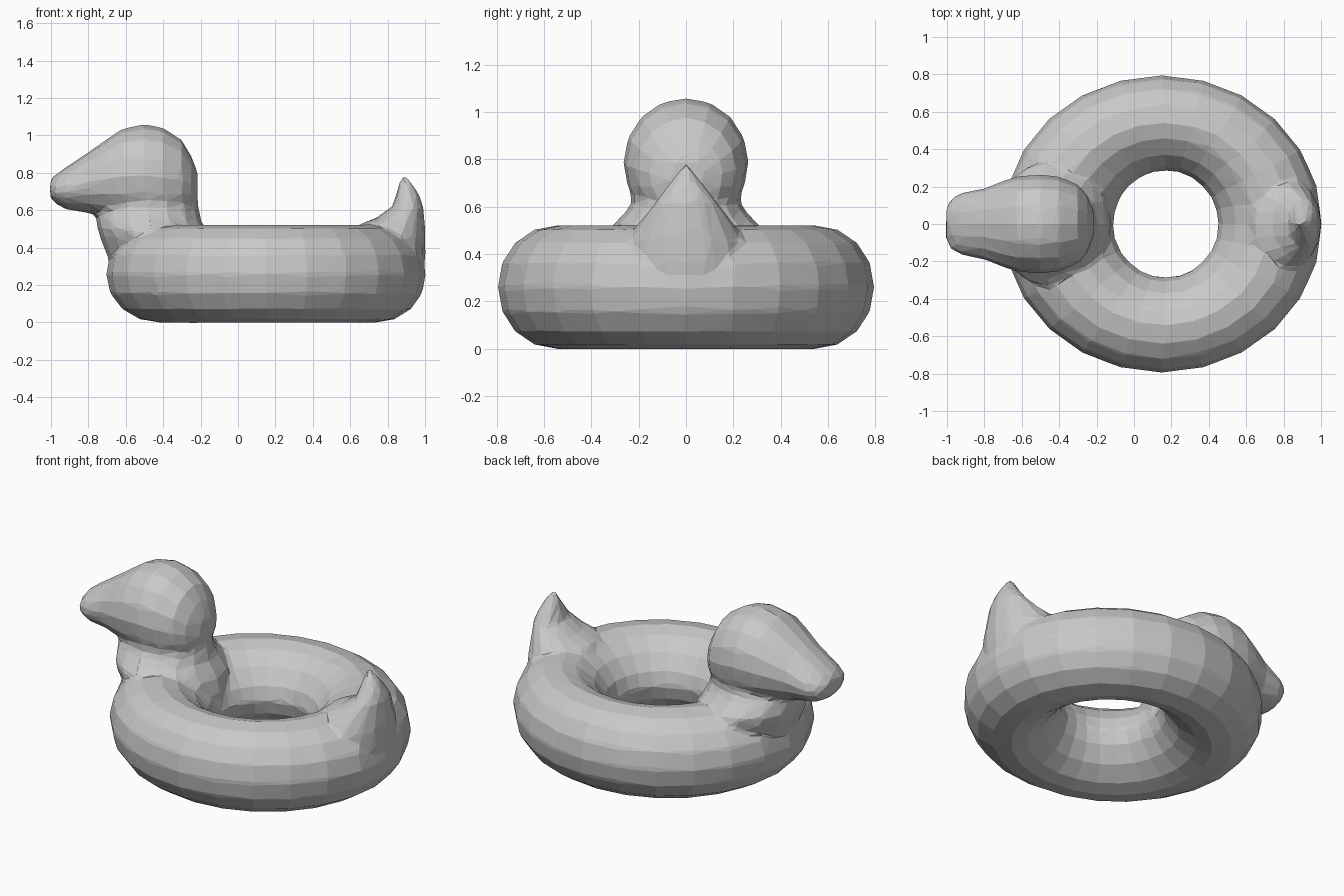
import bpy, bmesh
from math import sin, cos, tau, copysign

cube = bpy.data.objects.get("Cube")
if cube:
    bpy.data.objects.remove(cube, do_unlink=True)

bm = bmesh.new()


def bridge(rings, closed=False):
    """Skin a list of vertex rings; cap the ends unless the skin closes on itself."""
    pairs = list(zip(rings, rings[1:] + rings[:1])) if closed else list(zip(rings, rings[1:]))
    for a, b in pairs:
        n = len(a)
        for i in range(n):
            j = (i + 1) % n
            bm.faces.new((a[i], a[j], b[j], b[i]))
    if not closed:
        bm.faces.new(rings[0])
        bm.faces.new(rings[-1])


def power(v, p):
    return copysign(abs(v) ** p, v)


def loft_up(stations, sides=16):
    """Horizontal ellipses given as (z, back x, front x, half width)."""
    bridge([[bm.verts.new(((x0 + x1) / 2 + (x1 - x0) / 2 * cos(tau * i / sides),
                           w * sin(tau * i / sides), z)) for i in range(sides)]
            for z, x0, x1, w in stations])


def loft_along(stations, sides=16):
    """Upright ellipses given as (x, bottom z, top z, half width)."""
    bridge([[bm.verts.new((x, w * cos(tau * i / sides),
                           (z0 + z1) / 2 + (z1 - z0) / 2 * sin(tau * i / sides)))
             for i in range(sides)] for x, z0, z1, w in stations])


# Inflated ring: slightly oval outside, round hole with sloping inner walls
rings = []
for i in range(24):
    a = tau * i / 24
    ring = []
    for k in range(16):
        b = tau * k / 16
        p = 0.97 if cos(b) > 0 else 1.2
        t = (1 + power(cos(b), p)) / 2
        rx, ry = 0.28 + 0.575 * t, 0.285 + 0.51 * t
        ring.append(bm.verts.new((0.17 - 0.02 * t + rx * cos(a), ry * sin(a),
                                  0.26 + 0.262 * power(sin(b), p))))
    rings.append(ring)
bridge(rings, closed=True)

# Neck flaring into the ring
loft_up([(0.22, -0.65, -0.12, 0.20), (0.36, -0.70, -0.12, 0.30),
         (0.45, -0.735, -0.14, 0.33), (0.50, -0.75, -0.17, 0.33),
         (0.545, -0.757, -0.20, 0.285), (0.60, -0.757, -0.21, 0.235),
         (0.70, -0.72, -0.22, 0.23)])

# Head tapering forward into a blunt bill
loft_along([(-1.005, 0.67, 0.76, 0.085), (-0.975, 0.635, 0.79, 0.14),
            (-0.92, 0.605, 0.83, 0.168), (-0.80, 0.585, 0.91, 0.19),
            (-0.70, 0.56, 0.98, 0.23), (-0.62, 0.53, 1.035, 0.255),
            (-0.50, 0.51, 1.06, 0.265), (-0.40, 0.51, 1.04, 0.253),
            (-0.30, 0.54, 0.975, 0.21), (-0.25, 0.58, 0.89, 0.155),
            (-0.215, 0.66, 0.80, 0.07)])

# Pointed tail rising from the outer edge
loft_up([(0.24, 0.66, 0.99, 0.18), (0.36, 0.62, 1.002, 0.25),
         (0.45, 0.60, 1.002, 0.25),
         (0.52, 0.64, 1.0, 0.21), (0.56, 0.74, 0.995, 0.175),
         (0.62, 0.825, 0.99, 0.13), (0.68, 0.845, 0.97, 0.085),
         (0.74, 0.86, 0.935, 0.035), (0.778, 0.875, 0.91, 0.012)])

bmesh.ops.recalc_face_normals(bm, faces=bm.faces)
mesh = bpy.data.meshes.new("duck_swim_ring")
bm.to_mesh(mesh)
bm.free()
duck = bpy.data.objects.new("duck_swim_ring", mesh)
bpy.context.collection.objects.link(duck)

# One plain vinyl colour
grey = bpy.data.materials.new("plain_grey")
grey.use_nodes = True
colour = (0.58, 0.58, 0.58, 1)
grey.diffuse_color = colour
grey.node_tree.nodes["Principled BSDF"].inputs["Base Color"].default_value = colour
mesh.materials.append(grey)

# Fuse the parts into one skin, then reduce it to flat facets
fuse = duck.modifiers.new("fuse", "REMESH")
fuse.mode = "VOXEL"
fuse.voxel_size = 0.018
soften = duck.modifiers.new("soften", "SMOOTH")
soften.factor = 0.5
soften.iterations = 3
facets = duck.modifiers.new("facets", "DECIMATE")
facets.ratio = 0.028
